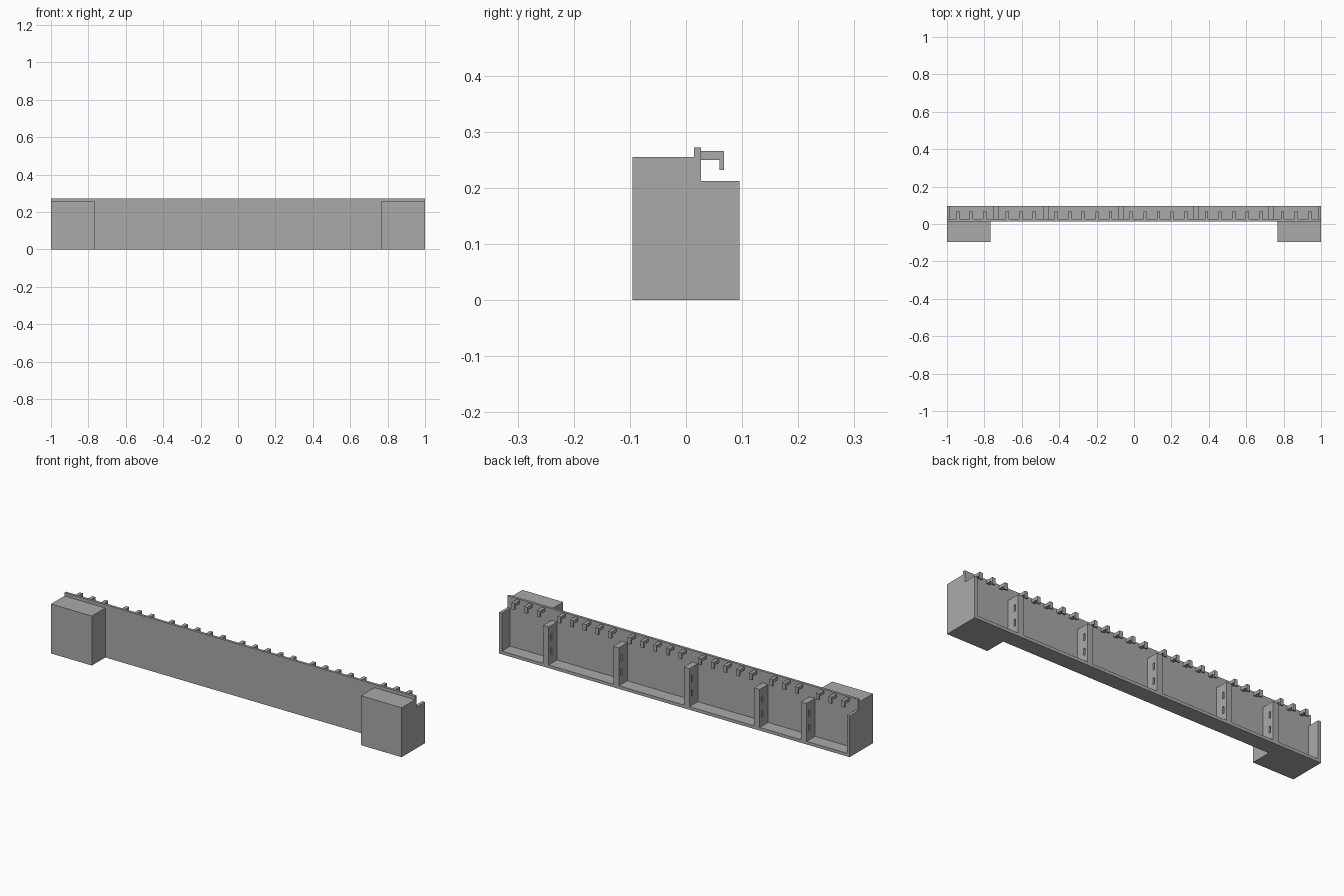
import bpy, bmesh

if "Cube" in bpy.data.objects:
    bpy.data.objects.remove(bpy.data.objects["Cube"])

grey = bpy.data.materials.new("grey plastic")
grey.diffuse_color = (0.4, 0.4, 0.4, 1)
grey.use_nodes = True
grey.node_tree.nodes["Principled BSDF"].inputs["Base Color"].default_value = grey.diffuse_color


def extrude(name, profile, x0, x1):
    """Extrude a closed (y, z) profile along x."""
    bm = bmesh.new()
    face = bm.faces.new([bm.verts.new((x0, y, z)) for y, z in profile])
    out = bmesh.ops.extrude_face_region(bm, geom=[face])
    verts = [v for v in out["geom"] if isinstance(v, bmesh.types.BMVert)]
    bmesh.ops.translate(bm, verts=verts, vec=(x1 - x0, 0, 0))
    bmesh.ops.recalc_face_normals(bm, faces=bm.faces)
    mesh = bpy.data.meshes.new(name)
    bm.to_mesh(mesh)
    bm.free()
    mesh.materials.append(grey)
    obj = bpy.data.objects.new(name, mesh)
    bpy.context.collection.objects.link(obj)
    return obj


def rect(y0, y1, z0, z1):
    return [(y0, z0), (y1, z0), (y1, z1), (y0, z1)]


FRONT, BACK, EDGE = 0.014, 0.027, 0.095   # panel faces and shelf edge in y
WALL, RIB_TOP = 0.016, 0.212

# Upright panel and bottom shelf as one L section
extrude("panel_and_shelf", [(FRONT, 0), (EDGE, 0), (EDGE, WALL), (BACK, WALL),
                            (BACK, 0.272), (FRONT, 0.272)], -1, 1)

# Solid front blocks and end walls
for side, s in (("left", -1), ("right", 1)):
    extrude(side + "_block", rect(-0.095, FRONT, 0, 0.255), *sorted((s, s * 0.767)))
    extrude(side + "_end_wall", rect(BACK, EDGE, WALL, RIB_TOP), *sorted((s, s * (1 - WALL))))

# Ribs with two narrow slots through each
rib_x = [-0.739, -0.471, -0.070, 0.332, 0.733]
for i, x in enumerate(rib_x):
    rib = extrude(f"rib_{i + 1}", rect(BACK, EDGE, WALL, RIB_TOP), x - WALL, x + WALL)
    for z in (0.06, 0.135):
        cutter = extrude("slot_cutter", rect(0.068, 0.077, z, z + 0.035), x - 0.03, x + 0.03)
        cutter.hide_render = True
        cutter.hide_viewport = True
        cut = rib.modifiers.new("slot", "BOOLEAN")
        cut.operation = "DIFFERENCE"
        cut.solver = "EXACT"
        cut.object = cutter

# Down-turned hooks, centred in each bay between the ribs
hook = [(BACK, 0.25), (0.060, 0.25), (0.060, 0.232), (0.068, 0.232), (0.068, 0.266), (BACK, 0.266)]
stops = [-1] + rib_x + [1]
for bay, count in enumerate((3, 3, 5, 5, 5, 3)):
    centre = (stops[bay] + stops[bay + 1]) / 2
    for k in range(count):
        x = centre + (k - (count - 1) / 2) * 0.0725
        extrude(f"hook_{bay + 1}_{k + 1}", hook, x - 0.009, x + 0.009)
